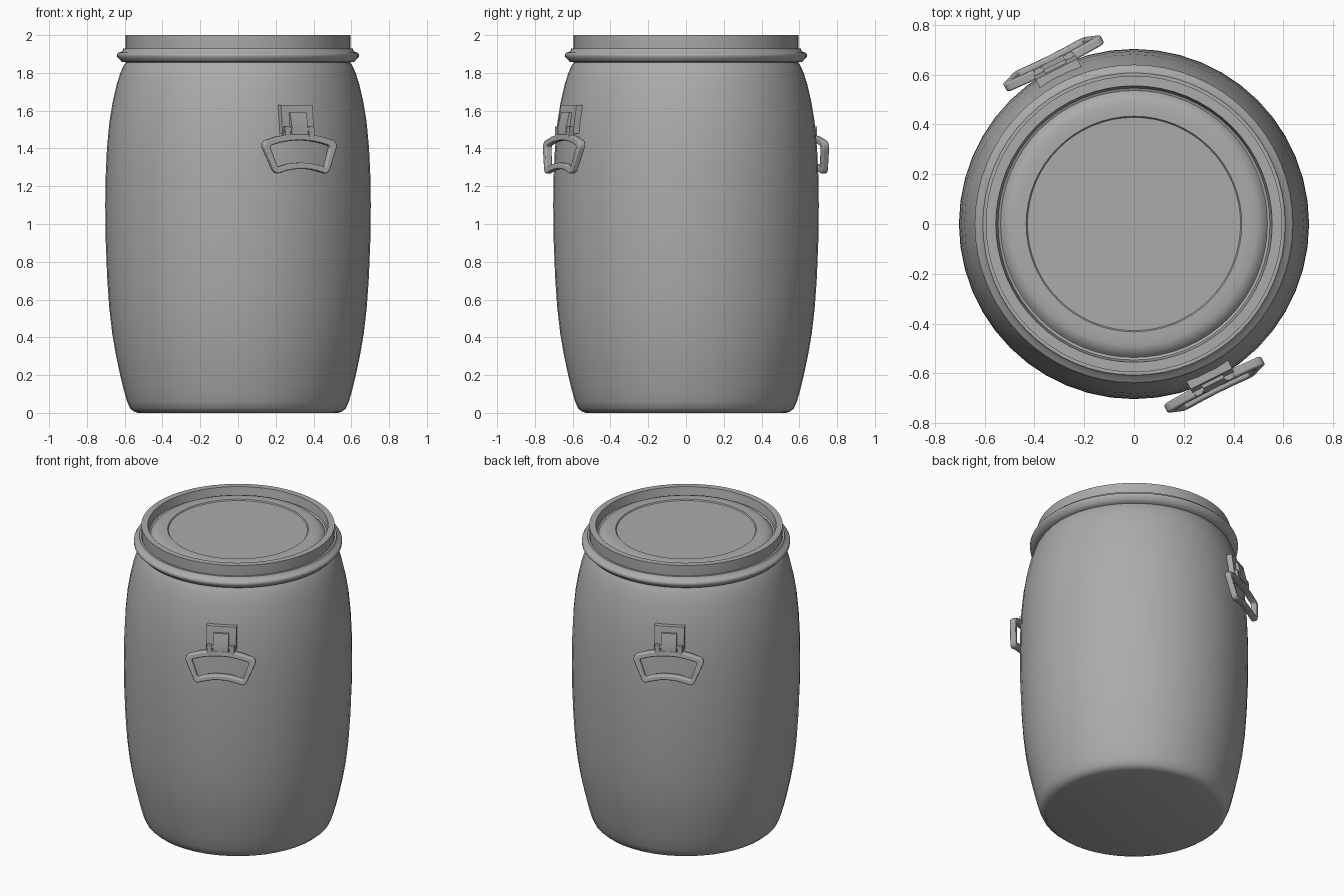
import bpy, bmesh, math
from math import sin, cos, pi, radians

if "Cube" in bpy.data.objects:
    bpy.data.objects.remove(bpy.data.objects["Cube"])

TURN = radians(26.57)   # handle direction, turned from the front

# Dark grey plastic
plastic = bpy.data.materials.new("grey_plastic")
plastic.diffuse_color = (0.41, 0.41, 0.41, 1)
plastic.use_nodes = True
plastic.node_tree.nodes["Principled BSDF"].inputs["Base Color"].default_value = plastic.diffuse_color


def finish(name, bm, bevel=0.0, angle=35):
    bmesh.ops.recalc_face_normals(bm, faces=bm.faces)
    me = bpy.data.meshes.new(name)
    bm.to_mesh(me)
    bm.free()
    me.materials.append(plastic)
    ob = bpy.data.objects.new(name, me)
    bpy.context.collection.objects.link(ob)
    if bevel:
        m = ob.modifiers.new("bevel", 'BEVEL')
        m.width, m.segments, m.limit_method = bevel, 2, 'ANGLE'
    bpy.ops.object.select_all(action='DESELECT')
    ob.select_set(True)
    bpy.context.view_layer.objects.active = ob
    bpy.ops.object.shade_smooth_by_angle(angle=radians(angle))
    return ob


def lathe(name, profile, seg=64, closed=False, angle=35):
    bm = bmesh.new()
    rings = [[bm.verts.new((r * cos(2 * pi * i / seg), r * sin(2 * pi * i / seg), z))
              for i in range(seg)] for r, z in profile]
    pairs = list(zip(rings, rings[1:]))
    if closed:
        pairs.append((rings[-1], rings[0]))
    else:
        bm.faces.new(rings[0])
        bm.faces.new(rings[-1])
    for a, b in pairs:
        for i in range(seg):
            j = (i + 1) % seg
            bm.faces.new((a[i], a[j], b[j], b[i]))
    return finish(name, bm, angle=angle)


def prism(name, outline, t0, t1, bevel=0.0):
    # outline of (distance outward, height), extruded sideways from t0 to t1
    bm = bmesh.new()
    a = [bm.verts.new((t0, -n, z)) for n, z in outline]
    b = [bm.verts.new((t1, -n, z)) for n, z in outline]
    bm.faces.new(a)
    bm.faces.new(b)
    for i in range(len(a)):
        j = (i + 1) % len(a)
        bm.faces.new((a[i], a[j], b[j], b[i]))
    return finish(name, bm, bevel)


def fan_loop(r0, r1, half, c, n=5, m=6):
    # rounded sector of an annulus, centred on z = 0.9
    w, pts = half * 0.5, []
    corners = ((w - c, r1 - c, 0), (-w + c, r1 - c, 90), (-w + c, r0 + c, 180), (w - c, r0 + c, 270))
    for k, (s, r, a0) in enumerate(corners):
        arc = [(s + c * cos(radians(a0 + 90 * i / n)), r + c * sin(radians(a0 + 90 * i / n)))
               for i in range(n + 1)]
        pts += arc
        s2, r2, a2 = corners[(k + 1) % 4]
        end = (s2 + c * cos(radians(a2)), r2 + c * sin(radians(a2)))
        pts += [tuple(p + (q - p) * i / m for p, q in zip(arc[-1], end)) for i in range(1, m)]
    return [(r * sin(s / 0.5), 0.9 + r * cos(s / 0.5)) for s, r in pts]


def handle_grip():
    bm = bmesh.new()
    loops = []
    outer = fan_loop(0.392, 0.578, radians(23.2), 0.03)
    inner = fan_loop(0.425, 0.543, radians(19.3), 0.012)
    for pts, d in ((outer, 0.019), (outer, -0.019), (inner, -0.019), (inner, 0.019)):
        loops.append([bm.verts.new((t, -(0.712 + (1.48 - z) * 0.15 + d), z)) for t, z in pts])
    for k in range(4):
        a, b = loops[k], loops[(k + 1) % 4]
        for i in range(len(a)):
            j = (i + 1) % len(a)
            bm.faces.new((a[i], a[j], b[j], b[i]))
    return finish("handle_grip", bm, 0.007)


# Barrel body
lathe("barrel_body", [(0.53, 0.0), (0.553, 0.008), (0.572, 0.025), (0.587, 0.06), (0.607, 0.13),
                      (0.626, 0.21), (0.647, 0.31), (0.666, 0.42), (0.682, 0.56), (0.693, 0.72),
                      (0.701, 0.92), (0.703, 1.1), (0.701, 1.25), (0.694, 1.4), (0.681, 1.54),
                      (0.663, 1.65), (0.642, 1.74), (0.623, 1.8), (0.605, 1.84), (0.59, 1.86),
                      (0.59, 1.9)], seg=48, angle=50)

# Clamping ring around the neck
lathe("clamp_ring", [(0.58, 1.93), (0.607, 1.93), (0.612, 1.914), (0.632, 1.908), (0.64, 1.898),
                     (0.64, 1.884), (0.622, 1.868), (0.615, 1.858), (0.58, 1.855)],
      closed=True, angle=60)

# Lid with raised rim, groove and flat centre panel
lathe("lid", [(0.59, 1.87), (0.595, 1.93), (0.595, 2.0), (0.555, 2.0),
              (0.546, 1.945), (0.536, 1.94), (0.528, 1.948), (0.515, 1.962), (0.49, 1.969),
              (0.46, 1.971), (0.433, 1.971), (0.428, 1.964), (0.424, 1.964)], angle=40)

# Carrying handle: bracket, strap, hinge tabs, pin and grip
parts = [
    prism("handle_bracket", [(0.64, 1.63), (0.695, 1.63), (0.712, 1.5), (0.712, 1.48), (0.66, 1.48)],
          -0.093, 0.093),
    prism("bracket_strap", [(0.68, 1.59), (0.715, 1.59), (0.735, 1.51), (0.735, 1.475), (0.68, 1.475)],
          -0.048, 0.048),
    prism("hinge_pin", [(0.718 + 0.013 * cos(i * pi / 6), 1.5 + 0.013 * sin(i * pi / 6))
                        for i in range(12)], -0.088, 0.088),
    handle_grip(),
]
for s in (-1, 1):
    parts.append(prism("hinge_tab", [(0.7, 1.45), (0.7, 1.515), (0.732, 1.515), (0.735, 1.45)],
                       s * 0.07 - 0.015, s * 0.07 + 0.015))

# Turn to position and repeat on the opposite side
for ob in parts:
    ob.rotation_euler.z = TURN
    twin = ob.copy()
    twin.name = ob.name + "_back"
    twin.rotation_euler.z = TURN + pi
    bpy.context.collection.objects.link(twin)
